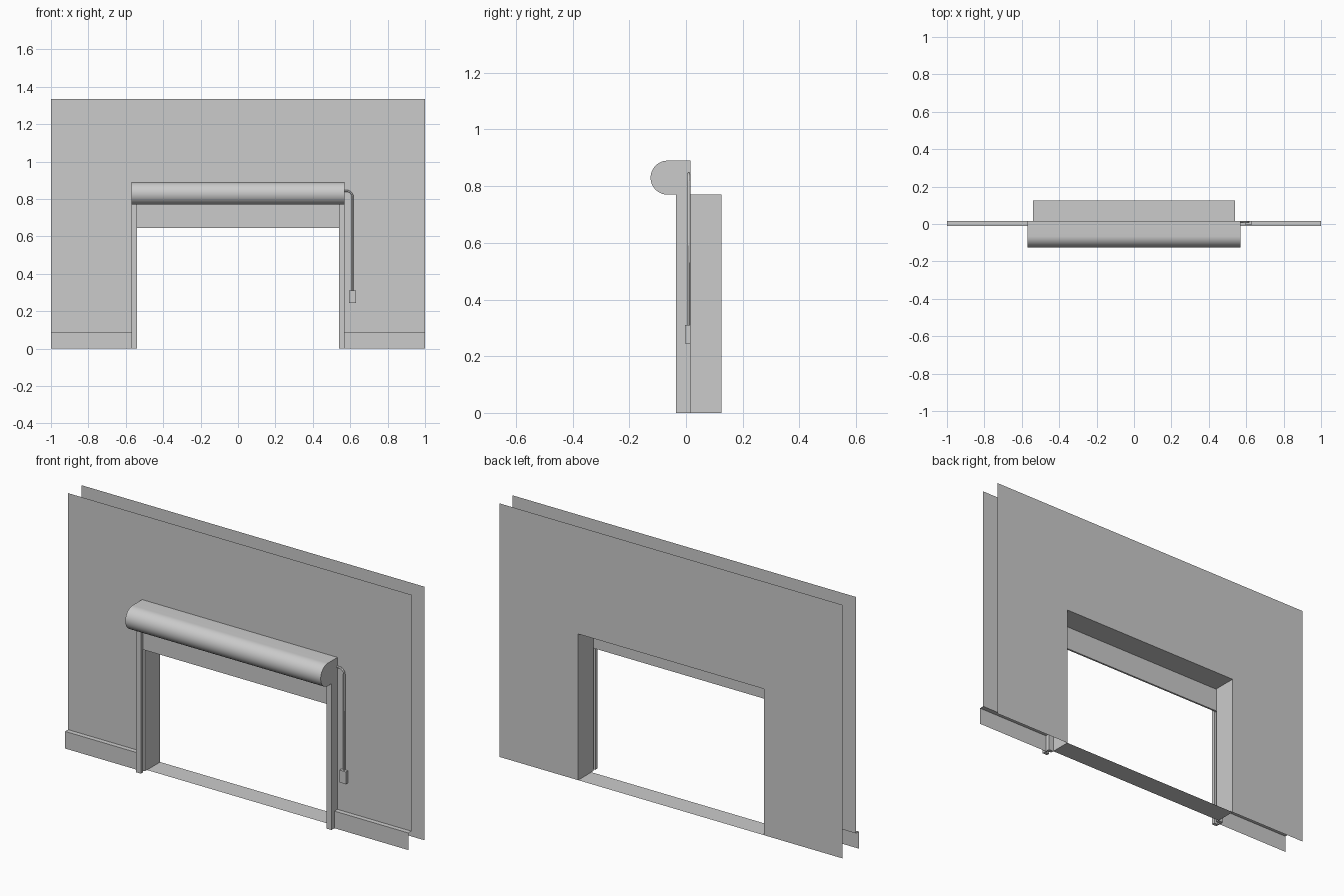
import bpy, bmesh
from math import sin, cos, pi

if "Cube" in bpy.data.objects:
    bpy.data.objects.remove(bpy.data.objects["Cube"])

W, H = 1.0, 1.335            # wall half width, height
OX, OZ = 0.541, 0.77         # opening half width, height
RX = 0.569                   # outer edge of guide rails
YF, YB = 0.015, 0.125        # front and back wall planes
SK_Z, SK_Y = 0.09, -0.01     # skirting height and front


def make(name, verts, faces, recalc=False):
    me = bpy.data.meshes.new(name)
    me.from_pydata(verts, [], faces)
    if recalc:
        bm = bmesh.new()
        bm.from_mesh(me)
        bmesh.ops.recalc_face_normals(bm, faces=bm.faces)
        bm.to_mesh(me)
        bm.free()
    ob = bpy.data.objects.new(name, me)
    bpy.context.collection.objects.link(ob)
    return ob


def prism(name, ring_a, ring_b):
    """Closed solid between two matching outlines."""
    n = len(ring_a)
    faces = [tuple(range(n)), tuple(range(2 * n - 1, n - 1, -1))]
    faces += [(i, (i + 1) % n, n + (i + 1) % n, n + i) for i in range(n)]
    return make(name, ring_a + ring_b, faces, True)


def box(name, x, y, z):
    ring = [(x[0], y[0]), (x[1], y[0]), (x[1], y[1]), (x[0], y[1])]
    return prism(name, [(a, b, z[0]) for a, b in ring], [(a, b, z[1]) for a, b in ring])


def smooth(ob):
    bpy.ops.object.select_all(action='DESELECT')
    ob.select_set(True)
    bpy.context.view_layer.objects.active = ob
    bpy.ops.object.shade_smooth_by_angle()


# Single-sided wall sheets with a door opening
def wall(name, y, foot, flip):
    pts = [(-W, foot), (-W, H), (W, H), (W, foot), (OX, foot), (OX, OZ), (-OX, OZ), (-OX, foot)]
    order = tuple(range(8))
    make(name, [(x, y, z) for x, z in pts], [order if flip else order[::-1]])


wall("front_wall", YF, SK_Z, False)
wall("back_wall", YB, 0, True)

# Opening lining: jambs, head and threshold
lining = [(-OX, 0), (OX, 0), (OX, OZ), (-OX, OZ)]
make("opening_lining", [(x, YF, z) for x, z in lining] + [(x, YB, z) for x, z in lining],
     [(i, (i + 1) % 4, 4 + (i + 1) % 4, 4 + i)[::-1] for i in range(4)])

for s, side in ((-1, "left"), (1, "right")):
    # Skirting: ledge and front face, open behind
    prof = [(YF, SK_Z), (SK_Y, SK_Z), (SK_Y, 0)]
    sk = make(side + "_skirting", [(x, y, z) for x in (s * RX, s * W) for y, z in prof],
              [tuple(f)[::s] for f in ((0, 1, 4, 3), (1, 2, 5, 4))])
    # Guide rail: channel open towards the doorway
    rail = [(OX, -0.035), (RX, -0.035), (RX, YF), (OX, YF),
            (OX, -0.002), (RX - 0.006, -0.002), (RX - 0.006, -0.018), (OX, -0.018)]
    prism(side + "_guide_rail", [(s * x, y, 0) for x, y in rail], [(s * x, y, OZ) for x, y in rail])

# Shutter housing with rounded front
R, CY, CZ = 0.06, -0.065, 0.83
prof = [(YF, CZ + R)] + [(CY - R * sin(a), CZ + R * cos(a))
                         for a in (pi * i / 24 for i in range(25))] + [(YF, CZ - R)]
smooth(prism("shutter_housing", [(-RX, y, z) for y, z in prof], [(RX, y, z) for y, z in prof]))

# Partly lowered shutter curtain
box("shutter_curtain", (-0.56, 0.56), (-0.015, -0.005), (0.645, 0.775))

# Control cable: swept tube with a bend
cr, bx, bz, br = 0.005, 0.582, 0.813, 0.03
path = [(RX - 0.004, bz + br, 0)]
path += [(bx + br * sin(a), bz + br * cos(a), a) for a in (pi / 2 * i / 8 for i in range(9))]
path += [(bx + br, 0.305, pi / 2)]
N = 12
verts = []
for x, z, a in path:
    for k in range(N):
        t = 2 * pi * k / N
        verts.append((x + cr * cos(t) * sin(a), 0.01 + cr * sin(t), z + cr * cos(t) * cos(a)))
faces = [(j * N + k, j * N + (k + 1) % N, (j + 1) * N + (k + 1) % N, (j + 1) * N + k)
         for j in range(len(path) - 1) for k in range(N)]
faces += [tuple(range(N)), tuple(range(len(verts) - N, len(verts)))]
smooth(make("control_cable", verts, faces, True))

# Wall switch
box("control_box", (0.593, 0.63), (-0.003, YF), (0.245, 0.31))
